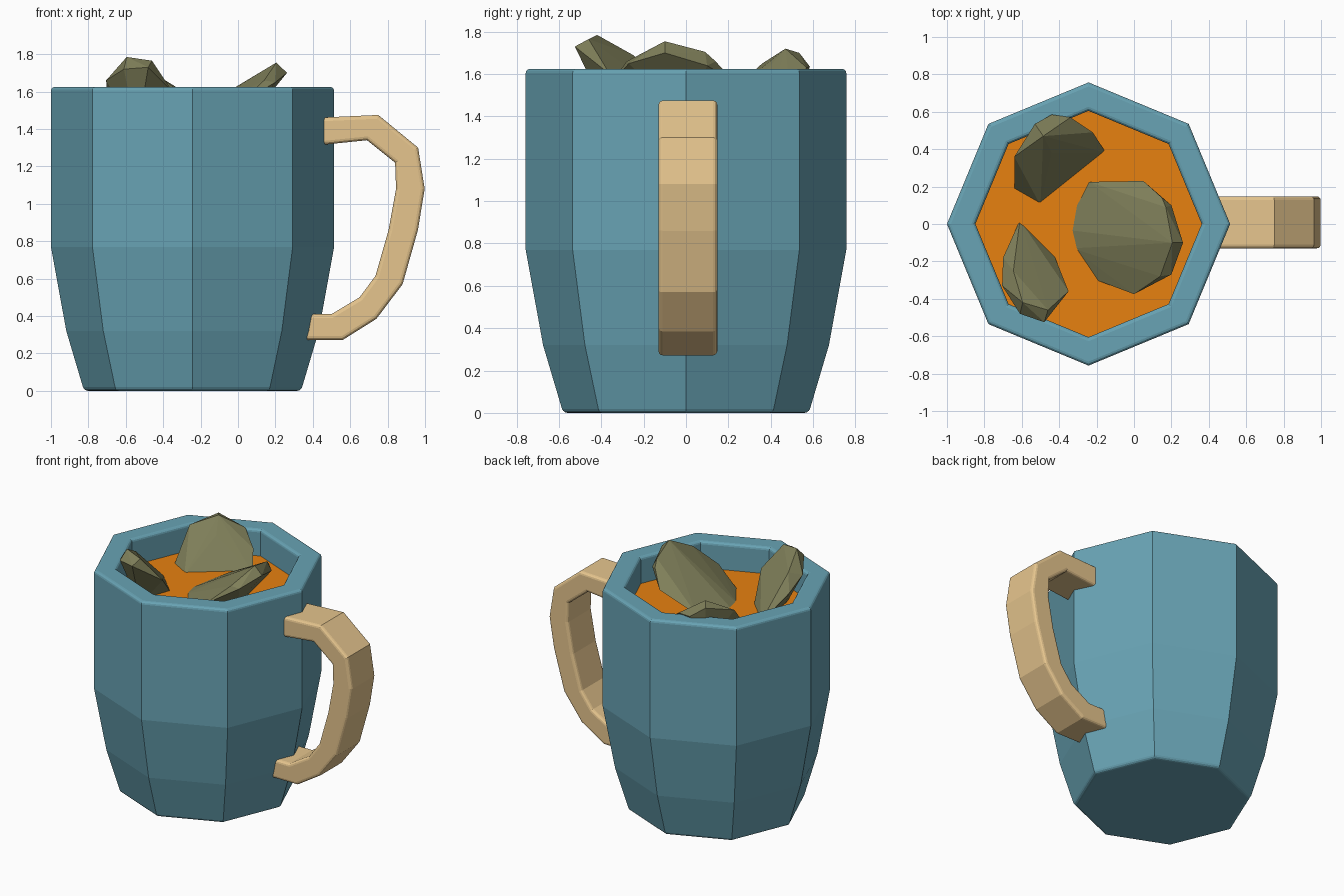
import bpy, bmesh
from math import cos, sin, pi, radians

if "Cube" in bpy.data.objects:
    bpy.data.objects.remove(bpy.data.objects["Cube"])

CX = -0.243  # mug axis


def material(name, rgb):
    m = bpy.data.materials.new(name)
    m.diffuse_color = (*rgb, 1)
    m.use_nodes = True
    m.node_tree.nodes["Principled BSDF"].inputs["Base Color"].default_value = m.diffuse_color
    return m


def finish(name, bm, mat, bevel=0):
    bmesh.ops.recalc_face_normals(bm, faces=bm.faces)
    me = bpy.data.meshes.new(name)
    bm.to_mesh(me)
    bm.free()
    me.materials.append(mat)
    ob = bpy.data.objects.new(name, me)
    bpy.context.collection.objects.link(ob)
    if bevel:
        b = ob.modifiers.new("Bevel", 'BEVEL')
        b.width, b.segments = bevel, 3
        b.limit_method, b.angle_limit = 'ANGLE', radians(62)
    return ob


def ring(bm, r, z, n=8):
    return [bm.verts.new((CX + r * cos(2 * pi * i / n), r * sin(2 * pi * i / n), z))
            for i in range(n)]


def rock(name, points, mat):
    bm = bmesh.new()
    for p in points:
        bm.verts.new(p)
    res = bmesh.ops.convex_hull(bm, input=bm.verts)
    loose = [g for g in res["geom_interior"] if isinstance(g, bmesh.types.BMVert)]
    bmesh.ops.delete(bm, geom=loose, context='VERTS')
    finish(name, bm, mat)


blue = material("blue_glaze", (0.14, 0.37, 0.46))
tan = material("tan_handle", (0.79, 0.56, 0.27))
orange = material("orange_drink", (0.80, 0.22, 0.005))
olive = material("olive_chunk", (0.21, 0.21, 0.10))

# Octagonal mug: outer wall up, rim, inner wall down
profile = [(0.58, 0), (0.675, 0.32), (0.757, 0.77), (0.757, 1.625),
           (0.605, 1.625), (0.605, 0.77), (0.53, 0.34), (0.46, 0.14)]
bm = bmesh.new()
rings = [ring(bm, r, z) for r, z in profile]
for a, b in zip(rings, rings[1:]):
    for i in range(8):
        j = (i + 1) % 8
        bm.faces.new((a[i], a[j], b[j], b[i]))
bm.faces.new(rings[0])
bm.faces.new(rings[-1])
finish("mug_body", bm, blue, 0.02)

# Drink surface
bm = bmesh.new()
bm.faces.new(ring(bm, 0.605, 1.435))
finish("drink", bm, orange)

# Handle: side outline extruded across y
outline = [(0.42, 1.46), (0.75, 1.475), (0.963, 1.30), (0.998, 1.08), (0.962, 0.86),
           (0.88, 0.57), (0.74, 0.385), (0.56, 0.272), (0.34, 0.272), (0.36, 0.41),
           (0.50, 0.41), (0.65, 0.50), (0.735, 0.615), (0.805, 0.86), (0.845, 1.08),
           (0.84, 1.22), (0.69, 1.34), (0.42, 1.312)]
bm = bmesh.new()
side = bm.faces.new([bm.verts.new((x, -0.13, z)) for x, z in outline])
ext = bmesh.ops.extrude_face_region(bm, geom=[side])
bmesh.ops.translate(bm, vec=(0, 0.278, 0),
                    verts=[g for g in ext["geom"] if isinstance(g, bmesh.types.BMVert)])
finish("handle", bm, tan, 0.02)

# Floating chunks, each a faceted tilted slab
rock("large_chunk", [
    (-0.24, 0.225, 1.46), (0.05, 0.23, 1.56), (0.15, 0.14, 1.66), (0.17, 0.09, 1.705),
    (0.205, -0.10, 1.755), (0.262, -0.10, 1.70), (0.20, -0.27, 1.65), (0.14, -0.28, 1.66),
    (0.0, -0.375, 1.53), (-0.20, -0.30, 1.43), (-0.33, -0.13, 1.42), (-0.37, -0.03, 1.41),
    (-0.04, 0.02, 1.58), (0.20, 0.10, 1.64), (0.0, 0.0, 1.38)], olive)
rock("back_chunk", [
    (-0.64, 0.36, 1.65), (-0.485, 0.47, 1.72), (-0.53, 0.535, 1.70), (-0.44, 0.585, 1.635),
    (-0.34, 0.57, 1.63), (-0.22, 0.49, 1.54), (-0.15, 0.38, 1.42), (-0.38, 0.21, 1.41),
    (-0.50, 0.10, 1.42), (-0.64, 0.18, 1.42), (-0.44, 0.38, 1.62), (-0.50, 0.50, 1.38)], olive)
rock("front_chunk", [
    (-0.61, 0.02, 1.42), (-0.70, -0.18, 1.58), (-0.645, -0.25, 1.69), (-0.705, -0.33, 1.66),
    (-0.595, -0.42, 1.785), (-0.61, -0.48, 1.72), (-0.48, -0.525, 1.73), (-0.46, -0.46, 1.765),
    (-0.35, -0.36, 1.60), (-0.38, -0.29, 1.54), (-0.43, -0.16, 1.42), (-0.54, -0.35, 1.37),
    (-0.54, -0.08, 1.43)], olive)
